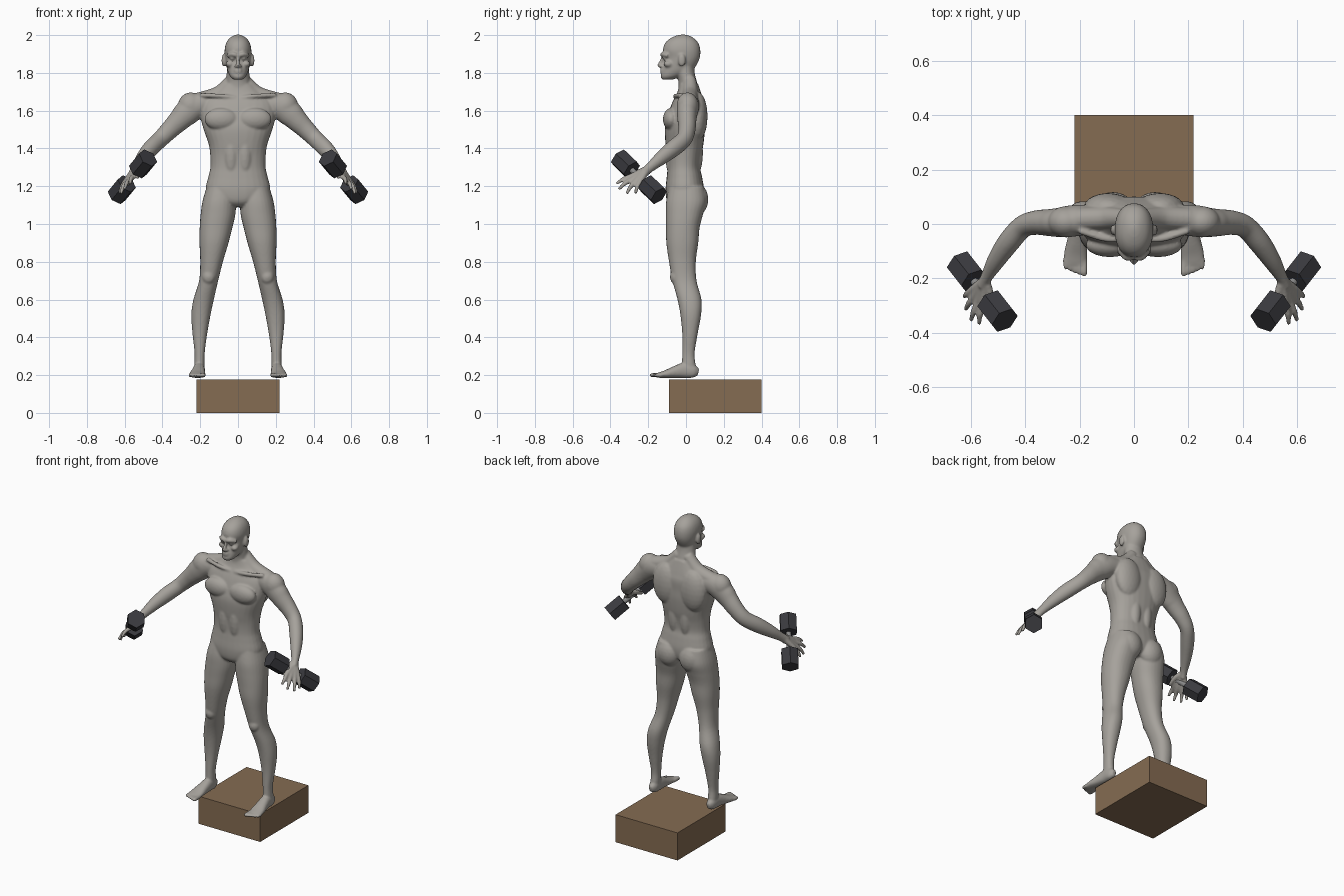
import bpy, bmesh, math
from mathutils import Vector, Matrix

cube = bpy.data.objects.get("Cube")
if cube:
    bpy.data.objects.remove(cube, do_unlink=True)


def material(name, rgb):
    m = bpy.data.materials.new(name)
    m.use_nodes = True
    m.diffuse_color = (*rgb, 1)
    m.node_tree.nodes["Principled BSDF"].inputs["Base Color"].default_value = (*rgb, 1)
    return m


skin = material("grey skin", (0.38, 0.36, 0.33))
cloth = material("dark shorts", (0.055, 0.052, 0.065))
iron = material("black iron", (0.043, 0.043, 0.050))
steel = material("grey steel", (0.25, 0.25, 0.25))
wood = material("brown wood", (0.235, 0.150, 0.085))


def add_object(name, bm, *mats):
    me = bpy.data.meshes.new(name)
    bm.to_mesh(me)
    bm.free()
    ob = bpy.data.objects.new(name, me)
    bpy.context.collection.objects.link(ob)
    for m in mats:
        me.materials.append(m)
    return ob


def spline(rows, steps=5):
    """Smooth interpolation through rows of numbers."""
    out = []
    for i in range(len(rows) - 1):
        a, b, c, d = (rows[max(0, min(len(rows) - 1, i + k))] for k in (-1, 0, 1, 2))
        for s in range(steps):
            t = s / steps
            out.append([q + 0.5 * t * (r - p + t * (2 * p - 5 * q + 4 * r - w + t * (3 * (q - r) + w - p)))
                        for p, q, r, w in zip(a, b, c, d)])
    return out + [list(rows[-1])]


def loft(bm, rows, upright=False, power=2.0, sides=28):
    """Skin ellipses (x, y, z, half width, half height) along a path."""
    rows = spline(rows)
    pts = [Vector(r[:3]) for r in rows]
    rings = []
    for i, r in enumerate(rows):
        u, v = Vector((1, 0, 0)), Vector((0, 1, 0))
        if not upright:
            t = (pts[min(i + 1, len(pts) - 1)] - pts[max(i - 1, 0)]).normalized()
            u = t.cross(Vector((0, 0, 1))).normalized()
            v = u.cross(t)
        ring = []
        for k in range(sides):
            a = math.tau * k / sides
            c, s = math.cos(a), math.sin(a)
            c = math.copysign(abs(c) ** (2 / power), c)
            s = math.copysign(abs(s) ** (2 / power), s)
            ring.append(bm.verts.new(pts[i] + u * c * r[3] + v * s * r[4]))
        rings.append(ring)
    for a, b in zip(rings, rings[1:]):
        for k in range(sides):
            j = (k + 1) % sides
            bm.faces.new((a[k], a[j], b[j], b[k]))
    bm.faces.new(rings[0])
    bm.faces.new(rings[-1])


def column(bm, rows, power=2.0):
    """Upright loft from bounds (x0, x1, y0, y1, z)."""
    loft(bm, [((a + b) / 2, (c + d) / 2, z, (b - a) / 2, (d - c) / 2) for a, b, c, d, z in rows], True, power)


def core(bm, rows, power=2.0):
    """Upright loft on the centre line from (half width, y0, y1, z)."""
    column(bm, [(-w, w, c, d, z) for w, c, d, z in rows], power)


def tube(bm, points, radii):
    loft(bm, [(*p, r, r) for p, r in zip(points, radii)], sides=14)


def blob(bm, centre, radii):
    bmesh.ops.create_icosphere(bm, subdivisions=3, radius=1,
                               matrix=Matrix.Translation(centre) @ Matrix.Diagonal((*radii, 1)))


body = bmesh.new()

# Left leg
column(body, [(.01, .165, -.09, .095, 1.2), (.01, .188, -.105, .108, 1.12), (.014, .198, -.107, .09, 1.05),
              (.03, .203, -.106, .072, .98), (.05, .204, -.104, .065, .9), (.08, .2, -.09, .052, .8),
              (.105, .206, -.072, .056, .7), (.128, .236, -.045, .082, .6), (.145, .247, -.03, .08, .52),
              (.163, .241, -.02, .062, .42), (.176, .23, -.02, .046, .32), (.177, .231, -.021, .05, .26),
              (.18, .232, -.02, .058, .21)], 2.2)
blob(body, (.155, -.055, .72), (.035, .03, .04))

# Left foot and toes
loft(body, [(.205, .066, .215, .012, .018), (.205, .04, .22, .027, .034), (.206, -.01, .225, .031, .04),
            (.21, -.06, .216, .036, .031), (.215, -.11, .205, .043, .02), (.216, -.15, .199, .042, .013)], power=2.3)
for i in range(5):
    x = .183 + .0172 * i
    tip = -.192 + .006 * i
    tube(body, [(x, -.13, .2), (x, tip + .012, .199), (x, tip, .196)], [.012, .0115 - .0007 * i, .006])

# Left arm
loft(body, [(.12, .02, 1.64, .05, .05), (.22, .012, 1.625, .058, .07), (.275, .006, 1.585, .054, .068),
            (.31, .005, 1.55, .05, .059), (.36, .005, 1.5, .045, .05), (.41, -.01, 1.45, .041, .045),
            (.46, -.065, 1.402, .041, .045), (.505, -.13, 1.35, .034, .037), (.54, -.19, 1.3, .023, .026),
            (.56, -.225, 1.268, .018, .026)])
blob(body, (.25, .008, 1.625), (.068, .058, .072))

# Left hand: knuckle and tip of each finger, then the thumb
fingers = [((.555, -.288, 1.254), (.57, -.368, 1.212)), ((.572, -.282, 1.238), (.600, -.356, 1.183)),
           ((.588, -.266, 1.227), (.619, -.314, 1.160)), ((.597, -.243, 1.224), (.625, -.268, 1.160))]
for knuckle, tip in fingers:
    mid = Vector(knuckle).lerp(Vector(tip), .55) + Vector((.004, -.002, .006))
    tube(body, [(.548, -.205, 1.288), knuckle, mid, tip], [.018, .0145, .0115, .008])
tube(body, [(.546, -.21, 1.29), (.53, -.26, 1.272), (.532, -.315, 1.245)], [.016, .014, .009])

# Left side muscle masses: glute, chest, back, abdomen, trapezius, collar bone
blob(body, (.078, .058, 1.13), (.076, .06, .085))
blob(body, (.088, -.078, 1.555), (.09, .044, .06))
blob(body, (.095, .062, 1.57), (.09, .052, .13))
blob(body, (.04, .05, 1.38), (.04, .04, .13))
blob(body, (.036, -.068, 1.37), (.042, .042, .13))
tube(body, [(.03, .02, 1.765), (.1, .022, 1.69), (.2, .018, 1.655)], [.034, .042, .044])
tube(body, [(.015, -.052, 1.668), (.1, -.055, 1.678), (.2, -.025, 1.682)], [.011, .012, .012])

# Left side of the face: ear, brow, eye, cheek, nostril
blob(body, (.076, -.022, 1.866), (.011, .02, .034))
tube(body, [(.006, -.126, 1.893), (.03, -.122, 1.899), (.055, -.096, 1.89)], [.011, .012, .01])
blob(body, (.03, -.108, 1.876), (.014, .016, .010))
blob(body, (.043, -.093, 1.847), (.022, .025, .018))
blob(body, (.011, -.13, 1.836), (.009, .012, .008))

# Mirror everything so far to the right side
copy = bmesh.ops.duplicate(body, geom=body.verts[:] + body.edges[:] + body.faces[:])["geom"]
bmesh.ops.scale(body, vec=(-1, 1, 1), verts=[g for g in copy if isinstance(g, bmesh.types.BMVert)])

# Torso
core(body, [(.05, -.07, .05, 1.09), (.13, -.1, .085, 1.12), (.17, -.108, .095, 1.18), (.157, -.102, .085, 1.25),
            (.146, -.098, .075, 1.3), (.147, -.1, .08, 1.36), (.155, -.108, .092, 1.42), (.182, -.112, .1, 1.5),
            (.197, -.1, .1, 1.56), (.2, -.082, .1, 1.62), (.18, -.065, .09, 1.66), (.12, -.045, .078, 1.7),
            (.08, -.035, .065, 1.74)], 2.3)

# Neck and head
core(body, [(.078, -.04, .07, 1.69), (.065, -.04, .058, 1.75), (.06, -.05, .046, 1.8), (.057, -.05, .04, 1.86)])
core(body, [(.022, -.125, -.07, 1.764), (.041, -.134, -.03, 1.78), (.055, -.129, .03, 1.81), (.062, -.12, .055, 1.84),
            (.068, -.112, .073, 1.88), (.071, -.122, .076, 1.92), (.064, -.112, .067, 1.955), (.049, -.088, .046, 1.98),
            (.027, -.055, .02, 1.996), (.008, -.025, -.008, 2.003)], 2.2)
# Nose and lips
tube(body, [(0, -.118, 1.893), (0, -.132, 1.86), (0, -.141, 1.84), (0, -.132, 1.833)], [.008, .009, .011, .006])
blob(body, (0, -.127, 1.816), (.023, .011, .0055))
blob(body, (0, -.126, 1.804), (.02, .012, .006))
bmesh.ops.recalc_face_normals(body, faces=body.faces[:])

# Fuse the masses into one smooth skin
figure = add_object("body", body, skin, cloth)
remesh = figure.modifiers.new("fuse", "REMESH")
remesh.mode = "VOXEL"
remesh.voxel_size = 0.006
relax = figure.modifiers.new("relax", "SMOOTH")
relax.factor = 0.5
relax.iterations = 5
fused = bpy.data.meshes.new_from_object(figure.evaluated_get(bpy.context.evaluated_depsgraph_get()))
figure.modifiers.clear()

# Shorts: cut clean hems, then colour the faces between them
HEM, WAIST = 1.0, 1.25
bm = bmesh.new()
bm.from_mesh(fused)
for z in (HEM, WAIST):
    bmesh.ops.bisect_plane(bm, geom=bm.verts[:] + bm.edges[:] + bm.faces[:], plane_co=(0, 0, z), plane_no=(0, 0, 1))
for f in bm.faces:
    c = f.calc_center_median()
    f.material_index = int(HEM < c.z < WAIST and abs(c.x) < 0.3)
    f.smooth = True
bm.to_mesh(fused)
bm.free()
fused.materials.clear()
fused.materials.append(skin)
fused.materials.append(cloth)
figure.data = fused

# Hexagonal dumbbells, one in each hand
for side, s in (("left", 1), ("right", -1)):
    centre = Vector((.559 * s, -.249, 1.25))
    axis = Vector((.112 * s, .143, -.136)).normalized()
    turn = axis.to_track_quat("Z", "Y").to_matrix().to_4x4()
    heads, grip = bmesh.new(), bmesh.new()
    for e in (-1, 1):
        bmesh.ops.create_cone(heads, cap_ends=True, segments=6, radius1=.055, radius2=.055, depth=.108,
                              matrix=Matrix.Translation(centre + axis * e * .114) @ turn)
    bmesh.ops.create_cone(grip, cap_ends=True, segments=16, radius1=.015, radius2=.015, depth=.14,
                          matrix=Matrix.Translation(centre) @ turn)
    add_object(side + "_dumbbell_heads", heads, iron)
    add_object(side + "_dumbbell_grip", grip, steel)

# Wooden box
box = bmesh.new()
bmesh.ops.create_cube(box, size=1, matrix=Matrix.Translation((0, .156, .0885)) @ Matrix.Diagonal((.44, .49, .177, 1)))
add_object("wooden_box", box, wood)
